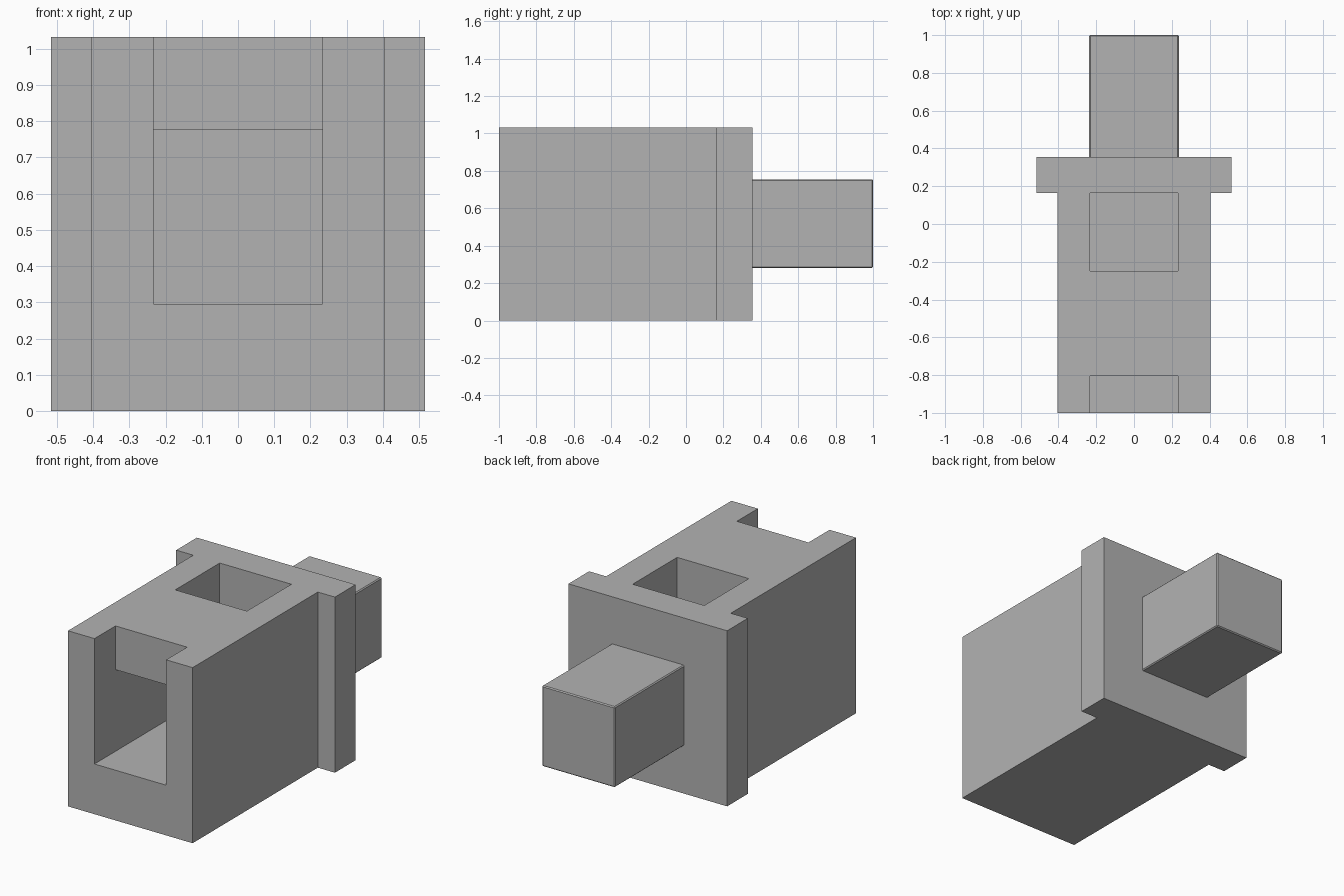
import bpy
import bmesh
from mathutils import Vector

default_cube = bpy.data.objects.get("Cube")
if default_cube:
    bpy.data.objects.remove(default_cube, do_unlink=True)

# One plain grey for the whole model
grey = bpy.data.materials.new("plain grey")
grey.use_nodes = True
colour = (0.45, 0.45, 0.45, 1)
grey.diffuse_color = colour
grey.node_tree.nodes["Principled BSDF"].inputs["Base Color"].default_value = colour


def prism(name, outline, sweep):
    """Extrude a closed outline along the sweep vector."""
    bm = bmesh.new()
    face = bm.faces.new([bm.verts.new(p) for p in outline])
    result = bmesh.ops.extrude_face_region(bm, geom=[face])
    moved = [g for g in result["geom"] if isinstance(g, bmesh.types.BMVert)]
    bmesh.ops.translate(bm, verts=moved, vec=Vector(sweep))
    bmesh.ops.recalc_face_normals(bm, faces=bm.faces)
    mesh = bpy.data.meshes.new(name)
    bm.to_mesh(mesh)
    bm.free()
    mesh.materials.append(grey)
    obj = bpy.data.objects.new(name, mesh)
    bpy.context.collection.objects.link(obj)
    return obj


# Main dimensions
height = 1.032
body_half, flange_half = 0.405, 0.516
front, flange_front, flange_back, back = -1.0, 0.163, 0.355, 1.0
slot_half, slot_floor, slot_roof = 0.233, 0.295, 0.775
notch_back, window_front = -0.805, -0.25

# Housing: T-shaped plan of body and rear flange
half_plan = [(body_half, front), (body_half, flange_front),
             (flange_half, flange_front), (flange_half, flange_back)]
plan = half_plan + [(-x, y) for x, y in reversed(half_plan)]
housing = prism("housing", [(x, y, 0) for x, y in plan], (0, 0, height))

# Slot cutter: a tunnel open at the front, with a notch and a window in the roof
over = 0.1
side = [(front - over, slot_floor), (flange_front, slot_floor),
        (flange_front, height + over), (window_front, height + over),
        (window_front, slot_roof), (notch_back, slot_roof),
        (notch_back, height + over), (front - over, height + over)]
cutter = prism("slot_cutter", [(-slot_half, y, z) for y, z in side],
               (2 * slot_half, 0, 0))
cutter.hide_render = True
cut = housing.modifiers.new("slot", "BOOLEAN")
cut.operation = "DIFFERENCE"
cut.solver = "EXACT"
cut.object = cutter
bpy.context.view_layer.objects.active = housing
bpy.ops.object.modifier_apply(modifier=cut.name)
bpy.data.objects.remove(cutter, do_unlink=True)

# Rear peg: square bar with finely chamfered edges
peg_half, peg_mid = 0.237, 0.518
corners = [(-1, -1), (1, -1), (1, 1), (-1, 1)]
peg = prism("rear_peg",
            [(i * peg_half, flange_back - 0.01, peg_mid + k * peg_half) for i, k in corners],
            (0, back - flange_back + 0.01, 0))
bevel = peg.modifiers.new("chamfer", "BEVEL")
bevel.width = 0.006
bevel.segments = 1
